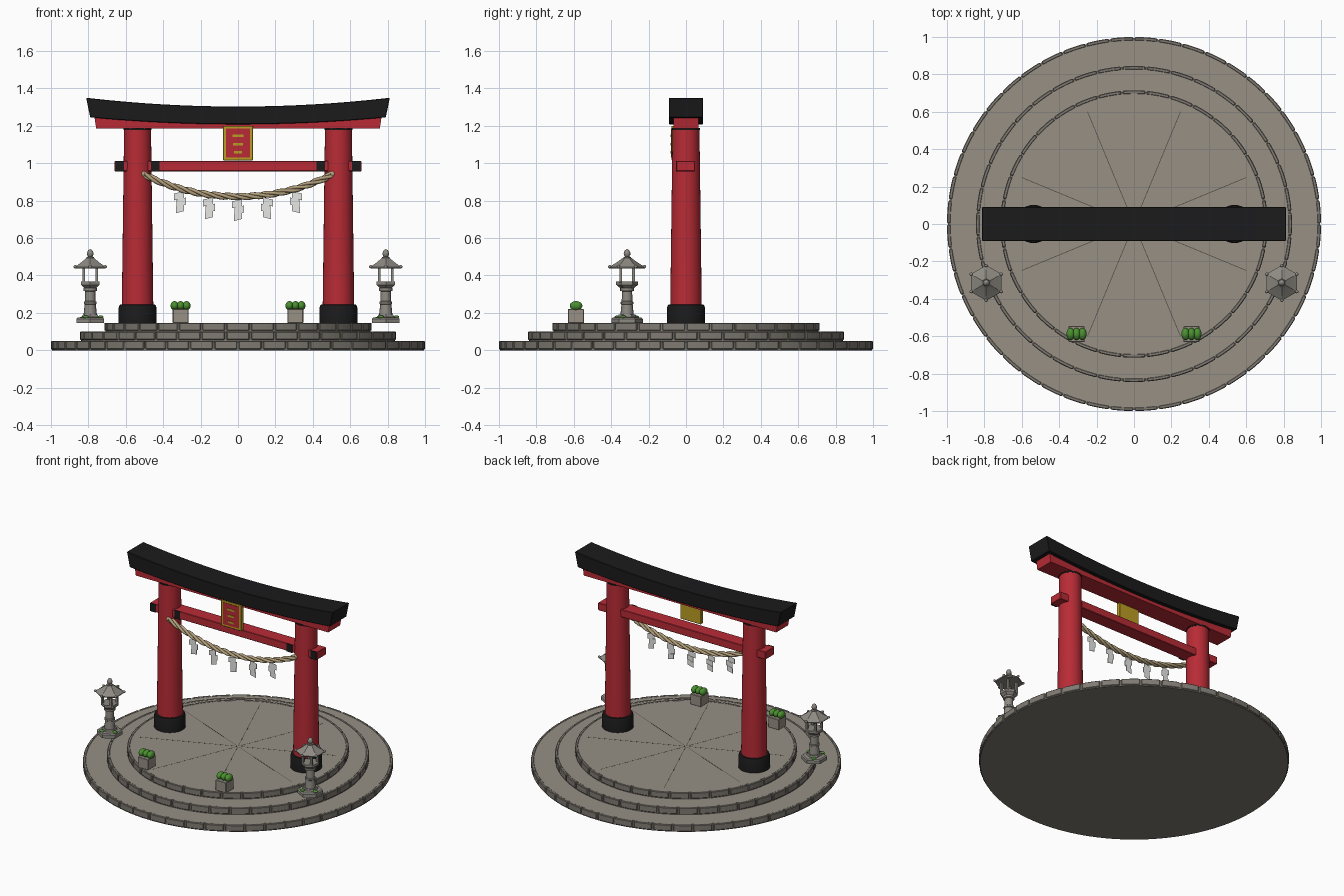
import bpy, bmesh, math
from mathutils import Vector

if "Cube" in bpy.data.objects:
    bpy.data.objects.remove(bpy.data.objects["Cube"])

def material(name, r, g, b):
    m = bpy.data.materials.new(name)
    m.diffuse_color = (r, g, b, 1)
    m.use_nodes = True
    m.node_tree.nodes["Principled BSDF"].inputs["Base Color"].default_value = m.diffuse_color
    return m

RED = material("vermilion", 0.48, 0.024, 0.036)
BLACK = material("black lacquer", 0.011, 0.011, 0.012)
GOLD = material("gold", 0.50, 0.34, 0.018)
STRAW = material("straw", 0.45, 0.35, 0.20)
PAPER = material("white paper", 0.80, 0.80, 0.78)
FLOOR = material("paving stone", 0.31, 0.28, 0.235)
BRICK = material("edge stone", 0.215, 0.197, 0.17)
MORTAR = material("dark joint", 0.09, 0.085, 0.072)
GREY = material("lantern stone", 0.27, 0.255, 0.225)
GREEN = material("leaf green", 0.07, 0.28, 0.03)

def finish(bm, name, mat, smooth=None):
    bmesh.ops.remove_doubles(bm, verts=bm.verts, dist=1e-5)
    bmesh.ops.recalc_face_normals(bm, faces=bm.faces)
    me = bpy.data.meshes.new(name)
    bm.to_mesh(me)
    bm.free()
    me.materials.append(mat)
    if smooth:
        for p in me.polygons:
            p.use_smooth = True
        me.set_sharp_from_angle(angle=math.radians(smooth))
    ob = bpy.data.objects.new(name, me)
    bpy.context.collection.objects.link(ob)
    return ob

def bevel(ob, width):
    m = ob.modifiers.new("bevel", 'BEVEL')
    m.width, m.segments, m.limit_method = width, 1, 'ANGLE'
    m.angle_limit = math.radians(40)
    return ob

def loft(bm, rings):
    """Join equal vertex rings and cap both ends."""
    vs = [[bm.verts.new(p) for p in r] for r in rings]
    n = len(vs[0])
    for a, b in zip(vs, vs[1:]):
        for i in range(n):
            j = (i + 1) % n
            bm.faces.new((a[i], a[j], b[j], b[i]))
    bm.faces.new(vs[0])
    bm.faces.new(vs[-1])

def lathe(name, profile, mat, loc=(0, 0), segs=32, smooth=35):
    """Turn (radius, z) points; the first corner points along +y."""
    bm = bmesh.new()
    loft(bm, [[(loc[0] - r * math.sin(2 * math.pi * i / segs),
                loc[1] + r * math.cos(2 * math.pi * i / segs), z) for i in range(segs)]
              for r, z in profile])
    return finish(bm, name, mat, smooth)

def add_box(bm, lo, hi):
    loft(bm, [[(lo[0], lo[1], z), (hi[0], lo[1], z), (hi[0], hi[1], z), (lo[0], hi[1], z)]
              for z in (lo[2], hi[2])])

def box(name, lo, hi, mat, bev=0.0):
    bm = bmesh.new()
    add_box(bm, lo, hi)
    ob = finish(bm, name, mat)
    return bevel(ob, bev) if bev else ob

def plate(name, outline, y0, y1, mat):
    """Extrude an (x, z) outline along y."""
    bm = bmesh.new()
    loft(bm, [[(x, y, z) for x, z in outline] for y in (y0, y1)])
    return finish(bm, name, mat)

def balls(name, items, mat):
    """Ellipsoids given as (centre, radii)."""
    bm = bmesh.new()
    for c, r in items:
        res = bmesh.ops.create_uvsphere(bm, u_segments=14, v_segments=9, radius=1)
        for v in res["verts"]:
            v.co = Vector((c[k] + v.co[k] * r[k] for k in range(3)))
    return finish(bm, name, mat, 60)

# Three round steps: stone core, paved top, ring of edge stones
for k, (R, z0, z1, count) in enumerate([(1.0, 0, 0.05, 48), (0.845, 0.05, 0.1, 40), (0.715, 0.1, 0.147, 34)]):
    lathe(f"step_core_{k}", [(R - 0.006, z0), (R - 0.006, z1 - 0.005)], BRICK, segs=96)
    lathe(f"step_paving_{k}", [(R - 0.018, z0 + 0.01), (R - 0.018, z1 - 0.001)], FLOOR, segs=96)
    bm = bmesh.new()
    step = 2 * math.pi / count
    gap = 0.005 / R
    for i in range(count):
        start = (i + 0.5 * (k % 2)) * step
        rings = []
        for t in range(4):
            a = start + gap + (step - 2 * gap) * t / 3
            rings.append([(r * math.cos(a), r * math.sin(a), z) for r, z in
                          [(R - 0.02, z0 + 0.005), (R, z0 + 0.005), (R, z1), (R - 0.02, z1)]])
        loft(bm, rings)
    bevel(finish(bm, f"edge_stones_{k}", BRICK), 0.004)

# Thin radial paving joints
bm = bmesh.new()
for i in range(8):
    a = math.radians(22.5 + 45 * i)
    d, n = Vector((math.cos(a), math.sin(a), 0)), Vector((-math.sin(a), math.cos(a), 0)) * 0.002
    loft(bm, [[d * r + n * s + Vector((0, 0, z)) for s, z in
               [(-1, 0.14), (1, 0.14), (1, 0.1465), (-1, 0.1465)]] for r in (0.01, 0.65)])
finish(bm, "paving_joints", MORTAR)

# Gate pillars with black feet, thin collars, and wedges at the tie beam
for s, side in ((-1, "left"), (1, "right")):
    px = (0.537 * s, 0)
    lathe(f"{side}_pillar_foot", [(0.102, 0.145), (0.102, 0.225), (0.096, 0.243), (0.08, 0.245)], BLACK, px)
    lathe(f"{side}_pillar", [(0.084, 0.24), (0.084, 0.252), (0.072, 1.18)], RED, px)
    lathe(f"{side}_pillar_collar", [(0.074, 1.178), (0.076, 1.187)], BLACK, px)
    for x in (0.442, 0.632):
        box(f"{side}_wedge", (x * s - 0.022, -0.054, 0.955), (x * s + 0.022, -0.046, 1.012), BLACK)

# Beams
box("tie_beam", (-0.66, -0.05, 0.957), (0.66, 0.048, 1.011), RED, 0.003)
plate("lower_lintel", [(-0.758, 1.185), (0.758, 1.185), (0.768, 1.25), (0.5, 1.23), (0, 1.22),
                       (-0.5, 1.23), (-0.768, 1.25)], -0.067, 0.067, RED)
N = 20
us = [2 * i / N - 1 for i in range(N + 1)]
curve_low = [(0.79 * u, 1.208 + 0.037 * u * u) for u in us]
curve_top = [(0.812 * u, 1.303 + 0.047 * u * u) for u in reversed(us)]
bevel(plate("curved_top_lintel", curve_low + curve_top, -0.092, 0.092, BLACK), 0.003)

# Hanging plaque with a gold frame and plain bars
box("plaque_frame", (-0.08, -0.077, 1.015), (0.08, -0.05, 1.2), GOLD, 0.002)
box("plaque_panel", (-0.063, -0.080, 1.031), (0.063, -0.07, 1.185), RED)
for z, w in ((1.147, 0.03), (1.102, 0.026), (1.058, 0.022)):
    box("plaque_bar", (-w, -0.083, z - 0.007), (w, -0.078, z + 0.007), GOLD)

# Twisted straw rope
def rope_z(x):
    return 0.822 + 0.118 * abs(x / 0.505) ** 2.1

RY = -0.055
for k in range(3):
    bm = bmesh.new()
    rings = []
    M = 120
    for i in range(M + 1):
        x = -0.505 + 1.01 * i / M
        slope = (rope_z(x + 0.001) - rope_z(x - 0.001)) / 0.002
        nrm = Vector((-slope, 0, 1)).normalized()
        side = Vector((0, 1, 0))
        a = 2 * math.pi * 5 * i / M + 2 * math.pi * k / 3
        c = Vector((x, RY, rope_z(x))) + (nrm * math.sin(a) + side * math.cos(a)) * 0.010
        rings.append([c + (nrm * math.sin(b) + side * math.cos(b)) * 0.010
                      for b in (2 * math.pi * j / 8 for j in range(8))])
    loft(bm, rings)
    finish(bm, f"rope_strand_{k}", STRAW, 60)
balls("rope_knots", [((0.507 * s, RY - 0.002, 0.943), (0.015, 0.018, 0.018)) for s in (-1, 1)], STRAW)

# Folded paper streamers: three staggered slanted leaves
for i in range(-2, 3):
    x0 = 0.155 * i
    top = rope_z(x0) - 0.006
    m = -1 if i > 0 else 1
    bm = bmesh.new()
    for j, (dx, w) in enumerate([(-0.006, 0.027), (0.006, 0.025), (0.0, 0.022)]):
        z = top - 0.012 - 0.034 * j
        y = RY - 0.003 + 0.003 * j
        pts = [(dx - w, z - 0.009), (dx + w, z + 0.004), (dx + w, z - 0.034), (dx - w, z - 0.045)]
        loft(bm, [[(x0 + m * px, yy, pz) for px, pz in pts] for yy in (y - 0.001, y + 0.001)])
    finish(bm, "paper_streamer", PAPER)

# Stone lanterns
for s, side in ((-1, "left"), (1, "right")):
    c = (0.79 * s, -0.315)
    lathe(f"{side}_lantern_base", [(0.084, 0.145), (0.084, 0.168), (0.076, 0.175), (0.05, 0.178), (0.046, 0.19)],
          GREY, c, 6, 20)
    lathe(f"{side}_lantern_shaft", [(0.036, 0.185), (0.03, 0.245), (0.034, 0.248), (0.034, 0.258), (0.029, 0.262),
                                    (0.027, 0.315), (0.037, 0.318), (0.037, 0.332)], GREY, c, 16)
    lathe(f"{side}_lantern_platform", [(0.034, 0.33), (0.058, 0.35), (0.058, 0.368)], GREY, c, 6, 20)
    bm = bmesh.new()
    for dx in (-0.034, 0.034):
        for dy in (-0.034, 0.034):
            add_box(bm, (c[0] + dx - 0.007, c[1] + dy - 0.007, 0.36), (c[0] + dx + 0.007, c[1] + dy + 0.007, 0.45))
    finish(bm, f"{side}_lantern_posts", GREY)
    lathe(f"{side}_lantern_roof", [(0.092, 0.438), (0.095, 0.445), (0.052, 0.472), (0.024, 0.493)], GREY, c, 6, 20)
    lathe(f"{side}_lantern_finial", [(0.02, 0.488), (0.02, 0.498), (0.011, 0.501), (0.017, 0.51), (0.018, 0.52),
                                     (0.012, 0.534), (0.001, 0.541)], GREY, c, 14, 50)
    balls(f"{side}_roof_corner_knobs",
          [((c[0] + 0.093 * math.sin(a), c[1] + 0.093 * math.cos(a), 0.447), (0.009,) * 3)
           for a in (math.pi / 3 * i for i in range(6))], GREY)
    balls(f"{side}_lantern_moss",
          [((c[0] + dx, c[1] + dy, 0.178), (0.017, 0.015, 0.008))
           for dx, dy in ((-0.025, -0.052), (0.055, -0.02), (-0.03, 0.048))], GREEN)

    # Planter with a clipped shrub
    x = 0.307 * s
    box(f"{side}_planter", (x - 0.042, -0.632, 0.145), (x + 0.042, -0.545, 0.22), FLOOR, 0.003)
    balls(f"{side}_shrub", [((x + d, -0.588, 0.238), (0.022, 0.034, 0.025)) for d in (-0.032, 0, 0.032)], GREEN)
